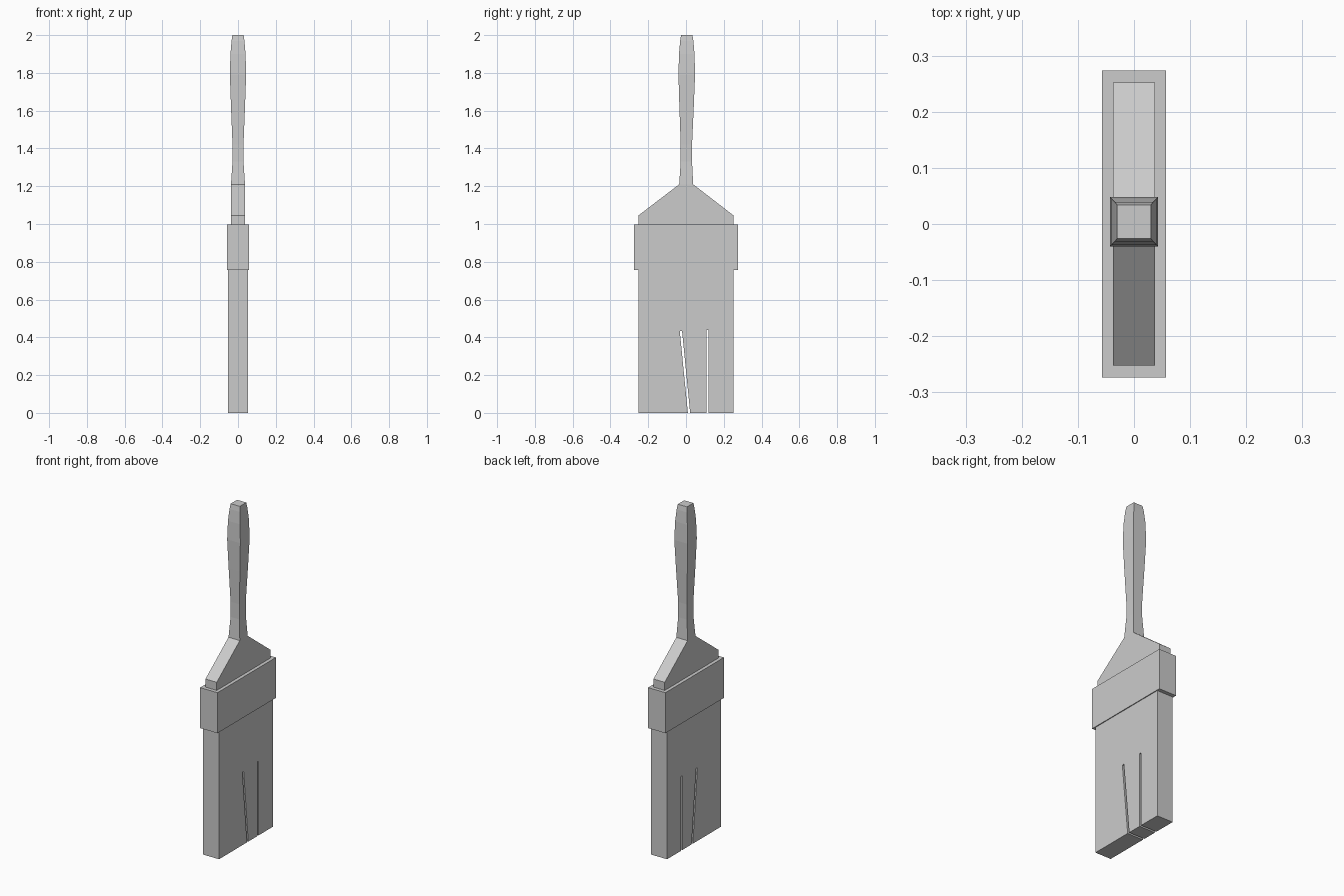
import bpy, bmesh

if "Cube" in bpy.data.objects:
    bpy.data.objects.remove(bpy.data.objects["Cube"])


def finish(name, bm):
    bmesh.ops.recalc_face_normals(bm, faces=bm.faces)
    mesh = bpy.data.meshes.new(name)
    bm.to_mesh(mesh)
    bm.free()
    obj = bpy.data.objects.new(name, mesh)
    bpy.context.collection.objects.link(obj)
    return obj


def extrude_profile(name, points, half_x):
    """Extrude a (y, z) outline symmetrically along x."""
    bm = bmesh.new()
    face = bm.faces.new([bm.verts.new((-half_x, y, z)) for y, z in points])
    ext = bmesh.ops.extrude_face_region(bm, geom=[face])
    verts = [v for v in ext["geom"] if isinstance(v, bmesh.types.BMVert)]
    bmesh.ops.translate(bm, verts=verts, vec=(2 * half_x, 0, 0))
    return finish(name, bm)


def loft(name, stations):
    """Skin rectangular rings given as (z, half_x, half_y, centre_y)."""
    bm = bmesh.new()
    rings = []
    for z, hx, hy, cy in stations:
        rings.append([bm.verts.new((sx * hx, cy + sy * hy, z))
                      for sx, sy in ((-1, -1), (1, -1), (1, 1), (-1, 1))])
    for a, b in zip(rings, rings[1:]):
        for i in range(4):
            j = (i + 1) % 4
            bm.faces.new((a[i], a[j], b[j], b[i]))
    bm.faces.new(rings[0][::-1])
    bm.faces.new(rings[-1])
    return finish(name, bm)


# Bristles: flat block with one slanted and one straight slit
extrude_profile("bristles", [
    (-0.252, 0), (0.010, 0), (-0.033, 0.432), (-0.021, 0.435), (0.022, 0),
    (0.108, 0), (0.108, 0.44), (0.120, 0.44), (0.120, 0),
    (0.252, 0), (0.252, 0.77), (-0.252, 0.77)], 0.052)

# Metal band
loft("ferrule", [(0.757, 0.057, 0.274, 0), (0.997, 0.057, 0.274, 0)])

# Handle: wide shoulders, slim neck, swelling grip
loft("handle", [
    (0.99, 0.037, 0.252, 0),
    (1.045, 0.037, 0.252, 0),
    (1.21, 0.037, 0.037, 0.001),
    (1.33, 0.029, 0.030, 0.002),
    (1.42, 0.029, 0.030, 0.002),
    (1.62, 0.037, 0.038, 0.003),
    (1.79, 0.043, 0.044, 0.004),
    (1.90, 0.040, 0.041, 0.004),
    (1.97, 0.034, 0.035, 0.004),
    (2.00, 0.030, 0.030, 0.004)])
